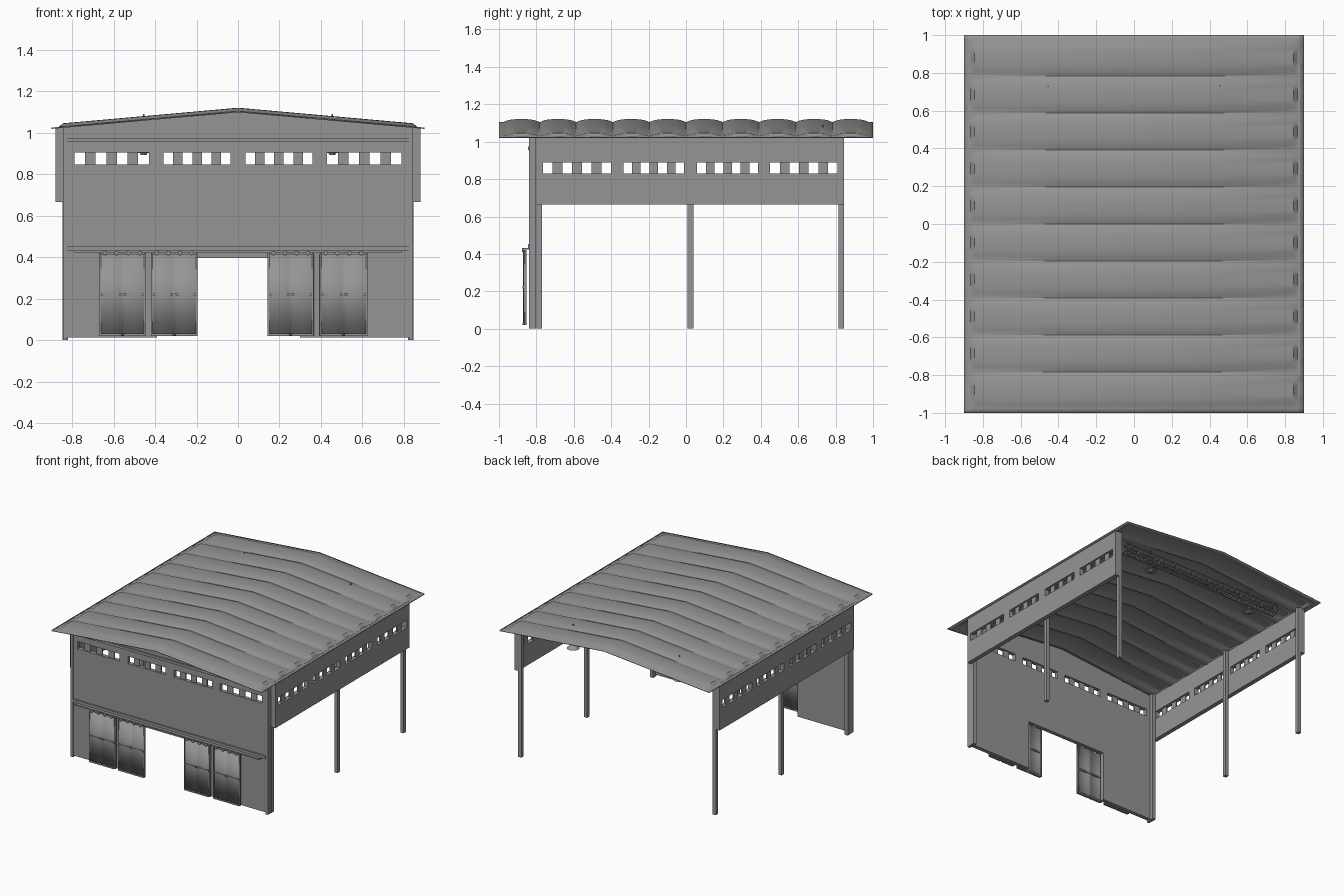
import bpy, bmesh, math

if "Cube" in bpy.data.objects:
    bpy.data.objects.remove(bpy.data.objects["Cube"])

grey = bpy.data.materials.new("plain_grey")
grey.use_nodes = True
grey.diffuse_color = (0.3, 0.3, 0.3, 1)
grey.node_tree.nodes["Principled BSDF"].inputs["Base Color"].default_value = (0.3, 0.3, 0.3, 1)


def finish(name, bm, thickness=0.0, smooth=False, offset=-1):
    bmesh.ops.recalc_face_normals(bm, faces=bm.faces)
    mesh = bpy.data.meshes.new(name)
    bm.to_mesh(mesh)
    bm.free()
    mesh.materials.append(grey)
    ob = bpy.data.objects.new(name, mesh)
    bpy.context.collection.objects.link(ob)
    if thickness:
        mod = ob.modifiers.new("thickness", "SOLIDIFY")
        mod.thickness, mod.offset = thickness, offset
    if smooth:
        bpy.ops.object.select_all(action="DESELECT")
        ob.select_set(True)
        bpy.context.view_layer.objects.active = ob
        bpy.ops.object.shade_smooth_by_angle(angle=math.radians(30))
    return ob


def add_box(bm, xs, ys, zs):
    verts = bmesh.ops.create_cube(bm, size=1)["verts"]
    for v in verts:
        v.co = [(a + b) / 2 + c * (b - a) for (a, b), c in zip((xs, ys, zs), v.co)]


def box(name, xs, ys, zs):
    bm = bmesh.new()
    add_box(bm, xs, ys, zs)
    return finish(name, bm)


def cylinder(name, centre, r1, r2, depth, segments=16, axis="Z"):
    bm = bmesh.new()
    bmesh.ops.create_cone(bm, cap_ends=True, segments=segments, radius1=r1, radius2=r2, depth=depth)
    ob = finish(name, bm, smooth=True)
    ob.location = centre
    if axis == "Y":
        ob.rotation_euler.x = math.pi / 2
    return ob


def sheet(name, us, vs, place, keep=lambda u, v: True, **kw):
    """Grid surface over us and vs; cells failing keep() become openings."""
    bm = bmesh.new()
    grid = [[bm.verts.new(place(u, v)) for v in vs] for u in us]
    for i in range(len(us) - 1):
        for j in range(len(vs) - 1):
            if keep((us[i] + us[i + 1]) / 2, (vs[j] + vs[j + 1]) / 2):
                bm.faces.new((grid[i][j], grid[i + 1][j], grid[i + 1][j + 1], grid[i][j + 1]))
    bmesh.ops.delete(bm, geom=[v for v in bm.verts if not v.link_faces], context="VERTS")
    return finish(name, bm, **kw)


def inside(p, spans):
    return any(a < p < b for a, b in spans)


def window_panes(name, spans, z0, z1, depth, along_x):
    """Closed panes alternating with four open ones in every window band."""
    bm = bmesh.new()
    for a, b in spans:
        step = (b - a) / 7
        for k in (1, 3, 5):
            run = (a + k * step, a + (k + 1) * step)
            add_box(bm, *((run, depth) if along_x else (depth, run)), (z0, z1))
    finish(name, bm)


# Roof: ten arched bays on each slope inside a flat border
HALF_X, EAVE, RISE, BAYS, END = 0.9, 1.025, 0.08, 10, 0.978


def slope(x):
    return EAVE + RISE * (1 - abs(x) / HALF_X)


def roof_point(x, y):
    arch = 0
    if abs(x) < 0.86 and abs(y) < END:
        t = ((y + END) / (2 * END) * BAYS) % 1
        arch = 0.016 * (1 - abs(2 * t - 1) ** 3)
    return (x, y, slope(x) + arch)


roof_x = [-0.9, -0.865, -0.845, -0.4, 0, 0.4, 0.845, 0.865, 0.9]
roof_y = [-1] + [-END + 2 * END * i / 80 for i in range(81)] + [1]
sheet("roof", roof_x, roof_y, roof_point, thickness=0.006, smooth=True)

# Front wall with window bands and the wide doorway
FRONT = -0.82
front_bands = [(-0.79, -0.43), (-0.36, -0.035), (0.035, 0.36), (0.43, 0.79)]
door_gap = [(-0.39, 0.3)]
front_x = sorted([-0.825, 0.825] + [e for s in front_bands + door_gap for e in s])
sheet("front_wall", front_x, [0.012, 0.395, 0.848, 0.904, 1.03],
      lambda x, z: (x, FRONT, z),
      lambda x, z: not (z < 0.395 and inside(x, door_gap))
      and not (0.848 < z < 0.904 and inside(x, front_bands)),
      thickness=0.03, offset=0)
window_panes("front_panes", front_bands, 0.848, 0.904, (-0.825, -0.815), True)

# Gable above the front wall
bm = bmesh.new()
gable = [bm.verts.new((x, FRONT, z)) for x, z in
         ((-0.825, 1.025), (0.825, 1.025), (0.825, slope(0.825) - 0.003), (0, slope(0)), (-0.825, slope(0.825) - 0.003))]
bm.faces.new(gable)
finish("front_gable", bm, thickness=0.028, offset=0)

# Ledges across the front
for name, z0, z1 in (("lower_ledge", 0.43, 0.452), ("upper_ledge", 0.955, 0.975)):
    box(name, (-0.826, 0.826), (-0.846, -0.83), (z0, z1))

# Side walls, with posts set against their inner faces
side_bands = [(-0.765, -0.4), (-0.335, -0.01), (0.06, 0.385), (0.45, 0.81)]
side_y = sorted([-0.8, 0.845] + [e for s in side_bands for e in s])
for side, s in (("left", 1), ("right", -1)):
    sheet(side + "_wall", side_y, [0.665, 0.83, 0.888, 1.028],
          lambda y, z: (s * 0.863, y, z),
          lambda y, z: not (0.83 < z < 0.888 and inside(y, side_bands)),
          thickness=0.034, offset=0)
    window_panes(side + "_panes", side_bands, 0.83, 0.888,
                 tuple(sorted((s * 0.858, s * 0.868))), False)
    post_x = tuple(sorted((s * 0.82, s * 0.847)))
    for label, y in (("front", -0.785), ("middle", 0.024), ("back", 0.83)):
        box(side + "_" + label + "_post", post_x, (y - 0.015, y + 0.015), (0, 1.028))
    box(side + "_corner_post", tuple(sorted((s * 0.825, s * 0.845))), (-0.84, -0.803), (0, 1.025))

# Sliding doors: two bowed sheets each, with frame bars and rollers on a rail
box("door_rail", (-0.79, 0.79), (-0.87, -0.83), (0.423, 0.432))
for n, (a, b) in enumerate(((-0.67, -0.445), (-0.42, -0.195), (0.143, 0.365), (0.395, 0.625))):
    name = "door_%d" % (n + 1)
    width = b - a
    steps = [a + width * i / 24 for i in range(25)]
    sheet(name + "_sheets", steps, [0.02, 0.415],
          lambda x, z: (x, -0.86 - 0.009 * abs(math.sin((x - a) / width * math.tau)), z),
          thickness=0.006, smooth=True, offset=0)
    bm = bmesh.new()
    for z in (0.02, 0.216):
        for k in (0, 1):
            left = a + width * k / 2
            add_box(bm, (left + 0.005, left + width / 2 - 0.005), (-0.875, -0.855), (z, z + 0.012))
    for x in (a, b - 0.008):
        add_box(bm, (x, x + 0.008), (-0.868, -0.853), (0.02, 0.42))
    finish(name + "_frame", bm)
    for k in range(4):
        cylinder(name + "_roller_%d" % (k + 1), (a + width * (k + 0.5) / 4, -0.872, 0.42),
                 0.011, 0.011, 0.012, axis="Y")

# Lattice girder below the back of the roof
GIRDER_Y, REACH = 0.73, 0.7
bm = bmesh.new()
for z in (0.965, 1.025):
    for y in (GIRDER_Y - 0.03, GIRDER_Y + 0.022):
        add_box(bm, (-REACH, REACH), (y, y + 0.008), (z, z + 0.008))
for i in range(29):
    x = -REACH + 2 * REACH * i / 28
    for y in (GIRDER_Y - 0.028, GIRDER_Y + 0.024):
        add_box(bm, (x - 0.003, x + 0.003), (y, y + 0.004), (0.965, 1.03))
    add_box(bm, (x - 0.003, x + 0.003), (GIRDER_Y - 0.028, GIRDER_Y + 0.028), (0.966, 0.971))
finish("lattice_girder", bm)

# Lamps hung from rods that pass through the roof
for side, x in (("left", 0.455), ("right", -0.455)):
    cylinder(side + "_lamp_rod", (x, GIRDER_Y, 1.0), 0.004, 0.004, 0.18, 8)
    cylinder(side + "_lamp_shade", (x, GIRDER_Y, 0.918), 0.045, 0.012, 0.03, 20)
    cylinder(side + "_lamp_bulb", (x, GIRDER_Y, 0.9), 0.014, 0.02, 0.014, 12)
